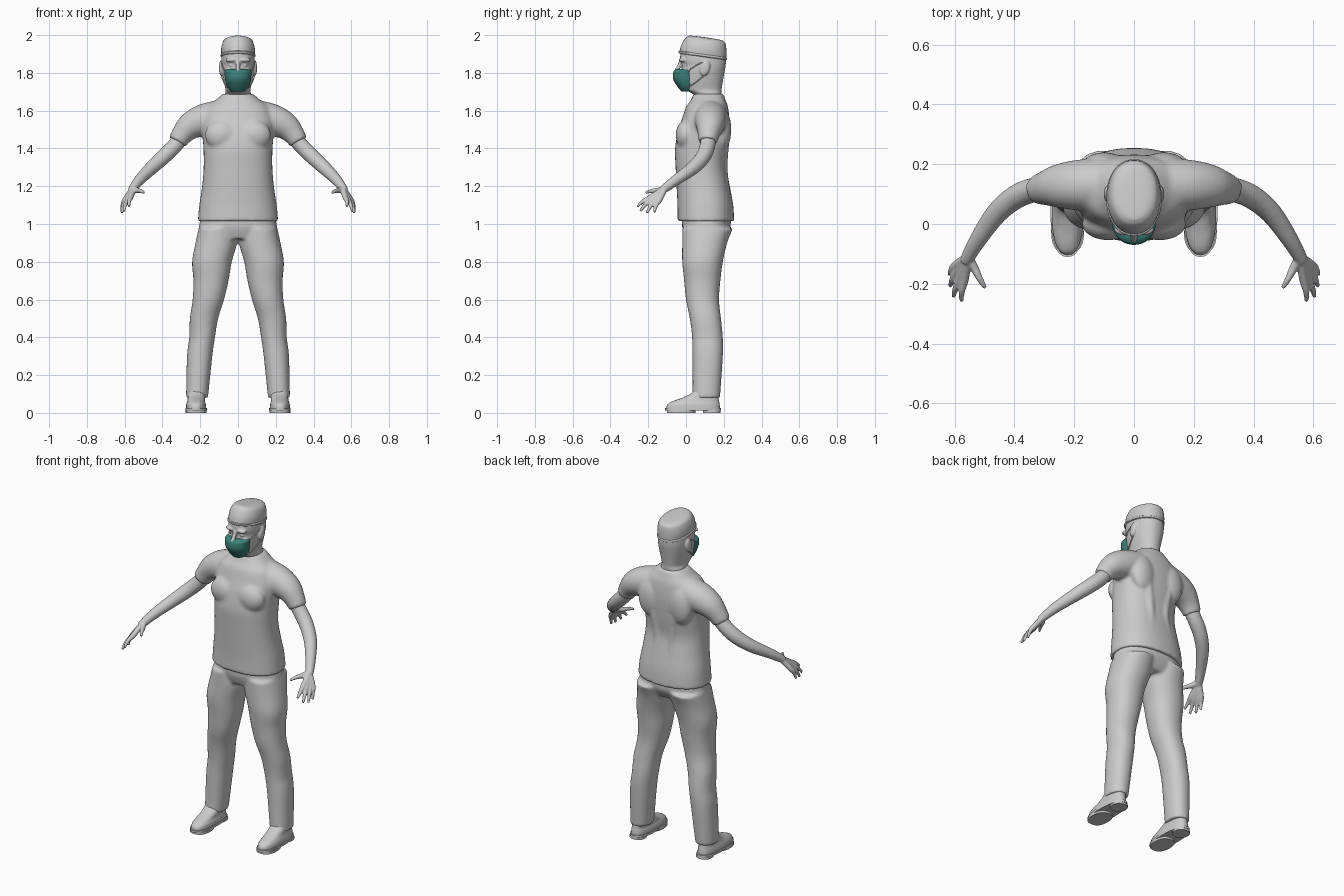
import bpy, bmesh, math
from mathutils import Vector, Matrix

if "Cube" in bpy.data.objects:
    bpy.data.objects.remove(bpy.data.objects["Cube"])


def material(name, colour):
    mat = bpy.data.materials.new(name)
    mat.use_nodes = True
    mat.diffuse_color = colour
    mat.node_tree.nodes["Principled BSDF"].inputs["Base Color"].default_value = colour
    return mat


GREY = material("light_grey", (0.6, 0.6, 0.6, 1))
TEAL = material("teal", (0.045, 0.22, 0.19, 1))


def smooth_rows(rows, steps=4):
    """Catmull-Rom interpolation through rows of numbers."""
    out = []
    for i in range(len(rows) - 1):
        a, b, c, d = (rows[max(0, min(len(rows) - 1, i + k))] for k in (-1, 0, 1, 2))
        for s in range(steps):
            t = s / steps
            out.append([q + t / 2 * (r - p + t * (2 * p - 5 * q + 4 * r - w + t * (3 * (q - r) + w - p)))
                        for p, q, r, w in zip(a, b, c, d)])
    return out + [list(rows[-1])]


def skin(bm, rings):
    loops = [[bm.verts.new(p) for p in ring] for ring in rings]
    n = len(loops[0])
    for a, b in zip(loops, loops[1:]):
        for i in range(n):
            bm.faces.new((a[i], a[(i + 1) % n], b[(i + 1) % n], b[i]))
    bm.faces.new(loops[0][::-1])
    bm.faces.new(loops[-1])


def stack(bm, rows, power=2.0, tilt=0.0, steps=4, n=40):
    """Upright loft; each row is z, centre x, half width, front y, back y."""
    def bend(v):
        return math.copysign(abs(v) ** (2 / power), v)
    rings = []
    for z, xc, hx, yf, yb in smooth_rows(rows, steps):
        ring = []
        for i in range(n):
            a = math.tau * i / n
            y = (yf + yb) / 2 + (yb - yf) / 2 * bend(math.sin(a))
            ring.append((xc + hx * bend(math.cos(a)), y, z - tilt * (y - 0.09)))
        rings.append(ring)
    skin(bm, rings)


def tube(bm, rows, n=16):
    """Round limb; each row is x, y, z, radius."""
    rows = smooth_rows(rows)
    rings = []
    for i, row in enumerate(rows):
        ahead, behind = rows[min(i + 1, len(rows) - 1)], rows[max(i - 1, 0)]
        along = (Vector(ahead[:3]) - Vector(behind[:3])).normalized()
        side = along.cross(Vector((0, 0.3, 1))).normalized()
        up = side.cross(along)
        rings.append([Vector(row[:3]) + row[3] * (side * math.cos(math.tau * k / n) + up * math.sin(math.tau * k / n))
                      for k in range(n)])
    skin(bm, rings)


def blob(bm, centre, radii, lean=0.0):
    m = Matrix.Translation(centre) @ Matrix.Rotation(lean, 4, 'X') @ Matrix.Diagonal((*radii, 1))
    bmesh.ops.create_uvsphere(bm, u_segments=20, v_segments=14, radius=1, matrix=m)


def mirror(bm):
    """Copy everything so far to the other side."""
    geom = bmesh.ops.duplicate(bm, geom=bm.verts[:] + bm.edges[:] + bm.faces[:])["geom"]
    for e in geom:
        if isinstance(e, bmesh.types.BMVert):
            e.co.x *= -1


def finish(name, bm, mat, voxel=0, relax=0):
    bmesh.ops.recalc_face_normals(bm, faces=bm.faces)
    me = bpy.data.meshes.new(name)
    bm.to_mesh(me)
    bm.free()
    me.materials.append(mat)
    ob = bpy.data.objects.new(name, me)
    bpy.context.collection.objects.link(ob)
    bpy.ops.object.select_all(action='DESELECT')
    ob.select_set(True)
    bpy.context.view_layer.objects.active = ob
    bpy.ops.object.shade_smooth_by_angle(angle=math.radians(40))
    if voxel:
        fuse = ob.modifiers.new("fuse", 'REMESH')
        fuse.mode = 'VOXEL'
        fuse.voxel_size = voxel
        fuse.use_smooth_shade = True
        soft = ob.modifiers.new("soften", 'SMOOTH')
        soft.factor = 0.5
        soft.iterations = relax
    return ob


# Shirt: sleeves, chest and back shapes, then the body
bm = bmesh.new()
tube(bm, [(.08, .13, 1.57, .09), (.18, .13, 1.55, .086), (.25, .127, 1.52, .074),
          (.295, .12, 1.475, .058), (.32, .115, 1.435, .05)], 24)
blob(bm, (.085, 0, 1.47), (.09, .055, .08))
blob(bm, (.1, .195, 1.5), (.075, .045, .11))
tube(bm, [(.07, .2, 1.44, .03), (.05, .2, 1.28, .022), (.07, .22, 1.1, .025)])
mirror(bm)
stack(bm, [(1.015, 0, .213, -.045, .255), (1.1, 0, .205, -.045, .25), (1.2, 0, .19, -.05, .232),
           (1.3, 0, .182, -.055, .215), (1.4, 0, .183, -.058, .225), (1.5, 0, .19, -.04, .232),
           (1.56, 0, .19, -.02, .23), (1.62, 0, .165, 0, .222), (1.655, 0, .12, .025, .21),
           (1.69, 0, .078, .04, .197)], 2.3)
finish("shirt", bm, GREY, .009, 6)

# Trousers
bm = bmesh.new()
stack(bm, [(.08, .217, .058, .035, .18), (.3, .203, .067, .035, .195), (.4, .19, .068, .032, .195),
           (.5, .18, .075, .02, .185), (.6, .157, .083, 0, .175), (.7, .143, .093, -.01, .182),
           (.8, .138, .105, -.02, .195), (.9, .115, .11, -.02, .218), (.98, .108, .1, -.02, .25)], 2.2)
mirror(bm)
stack(bm, [(.92, 0, .2, .0, .2), (.98, 0, .207, -.02, .235), (1.05, 0, .195, -.02, .235)], 2.3)
finish("trousers", bm, GREY, .009, 5)

# Arms and hands, each finger running back to the wrist
bm = bmesh.new()
tube(bm, [(.27, .12, 1.5, .04), (.33, .115, 1.42, .041), (.395, .09, 1.355, .04), (.46, .035, 1.295, .036),
          (.52, -.05, 1.235, .029), (.555, -.11, 1.19, .023), (.562, -.125, 1.178, .02)])
wrist = (.555, -.11, 1.19, .016)
for knuckle, tip in [((.567, -.185, 1.143), (.577, -.258, 1.092)), ((.58, -.177, 1.132), (.604, -.243, 1.068)),
                     ((.592, -.16, 1.125), (.615, -.207, 1.058)), ((.598, -.14, 1.128), (.617, -.168, 1.062))]:
    middle = (Vector(knuckle) + Vector(tip)) / 2 + Vector((.004, -.004, .004))
    tube(bm, [wrist, (*knuckle, .015), (*middle, .011), (*tip, .007)], 10)
tube(bm, [wrist, (.535, -.145, 1.178, .015), (.516, -.183, 1.175, .011), (.497, -.214, 1.165, .007)], 10)
mirror(bm)
finish("arms_and_hands", bm, GREY, .0045, 3)

# Head: ears, brows, eyes and cheeks, then nose and skull
bm = bmesh.new()
blob(bm, (.09, .1, 1.825), (.011, .026, .042), -.25)
blob(bm, (.035, -.018, 1.868), (.032, .02, .012))
blob(bm, (.034, -.008, 1.84), (.014, .013, .01))
blob(bm, (.042, -.002, 1.805), (.028, .024, .018))
mirror(bm)
tube(bm, [(0, -.025, 1.865, .01), (0, -.04, 1.83, .011), (0, -.052, 1.8, .015)])
stack(bm, [(1.62, 0, .085, .06, .21), (1.68, 0, .07, .045, .19), (1.7, 0, .067, .015, .189),
           (1.715, 0, .066, -.012, .189), (1.76, 0, .076, -.024, .196), (1.81, 0, .084, -.024, .205),
           (1.84, 0, .086, -.022, .21), (1.87, 0, .087, -.032, .211), (1.93, 0, .085, -.025, .205)], 2.2)
finish("head", bm, GREY, .0045, 3)

# Cap with a thin rolled rim
bm = bmesh.new()
stack(bm, [(1.89, 0, .088, -.036, .213), (1.93, 0, .089, -.026, .214), (1.965, 0, .08, -.008, .211),
           (1.98, 0, .068, .006, .203), (1.988, 0, .045, .025, .18), (1.99, 0, .012, .08, .12)], 2.15, .14)
stack(bm, [(1.885, 0, .087, -.036, .212), (1.888, 0, .092, -.04, .216), (1.896, 0, .092, -.04, .216),
           (1.9, 0, .087, -.034, .212)], 2.15, .14, 2)
finish("cap", bm, GREY)

# Face mask and its ear straps
bm = bmesh.new()
stack(bm, [(1.702, 0, .036, -.025, .05), (1.725, 0, .056, -.044, .06), (1.765, 0, .068, -.068, .06),
           (1.8, 0, .071, -.068, .06), (1.812, 0, .071, -.062, .06), (1.82, 0, .058, -.05, .05)], 2)
finish("face_mask", bm, TEAL)
bm = bmesh.new()
tube(bm, [(.066, .005, 1.805, .003), (.083, .045, 1.835, .003), (.09, .1, 1.862, .003)], 8)
tube(bm, [(.057, .005, 1.722, .003), (.073, .045, 1.745, .003), (.088, .095, 1.785, .003)], 8)
mirror(bm)
finish("mask_straps", bm, GREY)

# Shoes
bm = bmesh.new()
stack(bm, [(.02, .222, .053, -.104, .18), (.045, .222, .052, -.098, .178), (.062, .222, .047, -.07, .175),
           (.08, .22, .046, -.02, .172), (.105, .22, .047, .03, .168), (.14, .217, .044, .05, .165)], 2.4)
mirror(bm)
finish("shoes", bm, GREY)
bm = bmesh.new()
for low, high, half, front, back in [(.012, .026, .057, -.11, .186), (0, .014, .055, -.1, .05), (0, .014, .045, .09, .183)]:
    stack(bm, [(low, .222, half, front, back), (high, .222, half, front, back)], 2.4, 0, 1)
mirror(bm)
finish("shoe_soles", bm, GREY)
